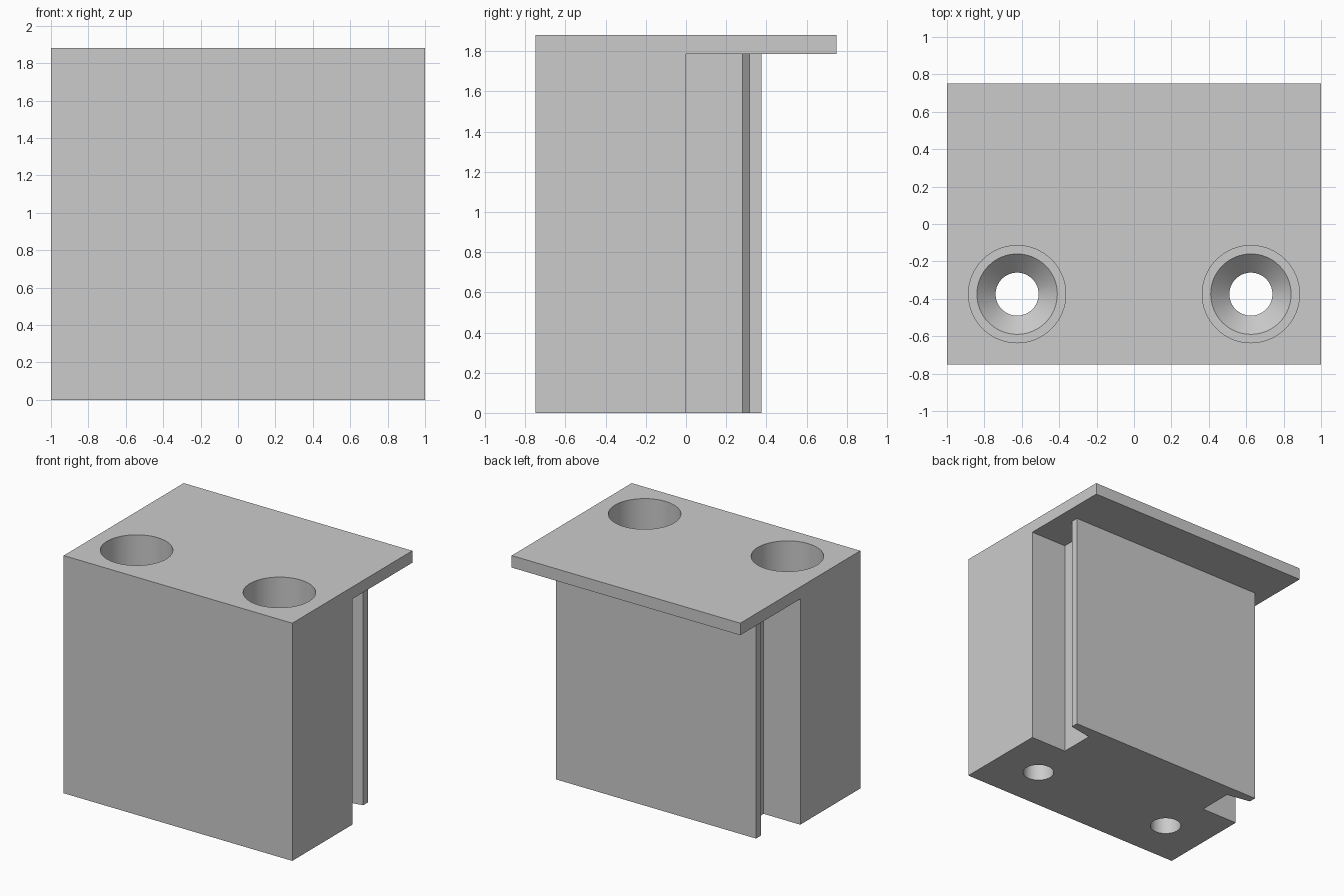
import bpy
import bmesh
import math

HEIGHT = 1.88
PLATE_Z = 1.785
HOLE_X, HOLE_Y = 0.625, -0.375

cube = bpy.data.objects.get("Cube")
if cube:
    bpy.data.objects.remove(cube, do_unlink=True)

grey = bpy.data.materials.new("plain grey")
grey.use_nodes = True
grey.diffuse_color = (0.6, 0.6, 0.6, 1)
grey.node_tree.nodes["Principled BSDF"].inputs["Base Color"].default_value = (0.6, 0.6, 0.6, 1)


def finish(bm, name):
    bmesh.ops.recalc_face_normals(bm, faces=bm.faces[:])
    mesh = bpy.data.meshes.new(name)
    bm.to_mesh(mesh)
    bm.free()
    mesh.materials.append(grey)
    obj = bpy.data.objects.new(name, mesh)
    bpy.context.collection.objects.link(obj)
    return obj


def extrude_plan(name, half, z0, z1):
    """Mirror a half outline across x = 0 and raise it from z0 to z1."""
    outline = half + [(-x, y) for x, y in reversed(half)]
    bm = bmesh.new()
    face = bm.faces.new([bm.verts.new((x, y, z0)) for x, y in outline])
    top = bmesh.ops.extrude_face_region(bm, geom=[face])["geom"]
    bmesh.ops.translate(bm, vec=(0, 0, z1 - z0),
                        verts=[v for v in top if isinstance(v, bmesh.types.BMVert)])
    return finish(bm, name)


def lathe(name, profile, x, y, steps=64):
    """Spin a radius/height profile into a closed solid."""
    bm = bmesh.new()
    rings = [[bm.verts.new((x + r * math.cos(math.tau * i / steps),
                            y + r * math.sin(math.tau * i / steps), z))
              for i in range(steps)] for r, z in profile]
    for a, b in zip(rings, rings[1:]):
        for i in range(steps):
            j = (i + 1) % steps
            bm.faces.new((a[i], a[j], b[j], b[i]))
    bm.faces.new(rings[0])
    bm.faces.new(rings[-1])
    return finish(bm, name)


def boolean(target, tool, operation):
    mod = target.modifiers.new(operation.lower(), "BOOLEAN")
    mod.operation = operation
    mod.solver = "EXACT"
    mod.object = tool
    bpy.context.view_layer.objects.active = target
    bpy.ops.object.modifier_apply(modifier=mod.name)
    bpy.data.objects.remove(tool, do_unlink=True)


# Block with a neck and tapered rail flange on its back
block = extrude_plan("mounting_block", [
    (1, -0.75), (1, 0), (0.68, 0), (0.68, 0.28), (0.875, 0.315), (0.875, 0.375),
], 0, PLATE_Z)

# Overhanging top plate
plate = extrude_plan("top_plate", [(1, -0.75), (1, 0.75)], PLATE_Z, HEIGHT)
boolean(block, plate, "UNION")

# Countersunk screw holes with wide access bores
for side in (-1, 1):
    cutter = lathe("screw_hole_cutter", [
        (0.115, -0.1), (0.115, 0.3), (0.215, 0.4), (0.26, 0.4), (0.26, HEIGHT + 0.1),
    ], side * HOLE_X, HOLE_Y)
    cutter.hide_render = True
    boolean(block, cutter, "DIFFERENCE")

# Merge flat regions, then smooth the bores only
bm = bmesh.new()
bm.from_mesh(block.data)
bmesh.ops.remove_doubles(bm, verts=bm.verts[:], dist=0.0001)
bmesh.ops.dissolve_limit(bm, angle_limit=math.radians(1), verts=bm.verts[:], edges=bm.edges[:])
bm.to_mesh(block.data)
bm.free()

bpy.ops.object.select_all(action="DESELECT")
block.select_set(True)
bpy.context.view_layer.objects.active = block
bpy.ops.object.shade_smooth_by_angle(angle=math.radians(30))
